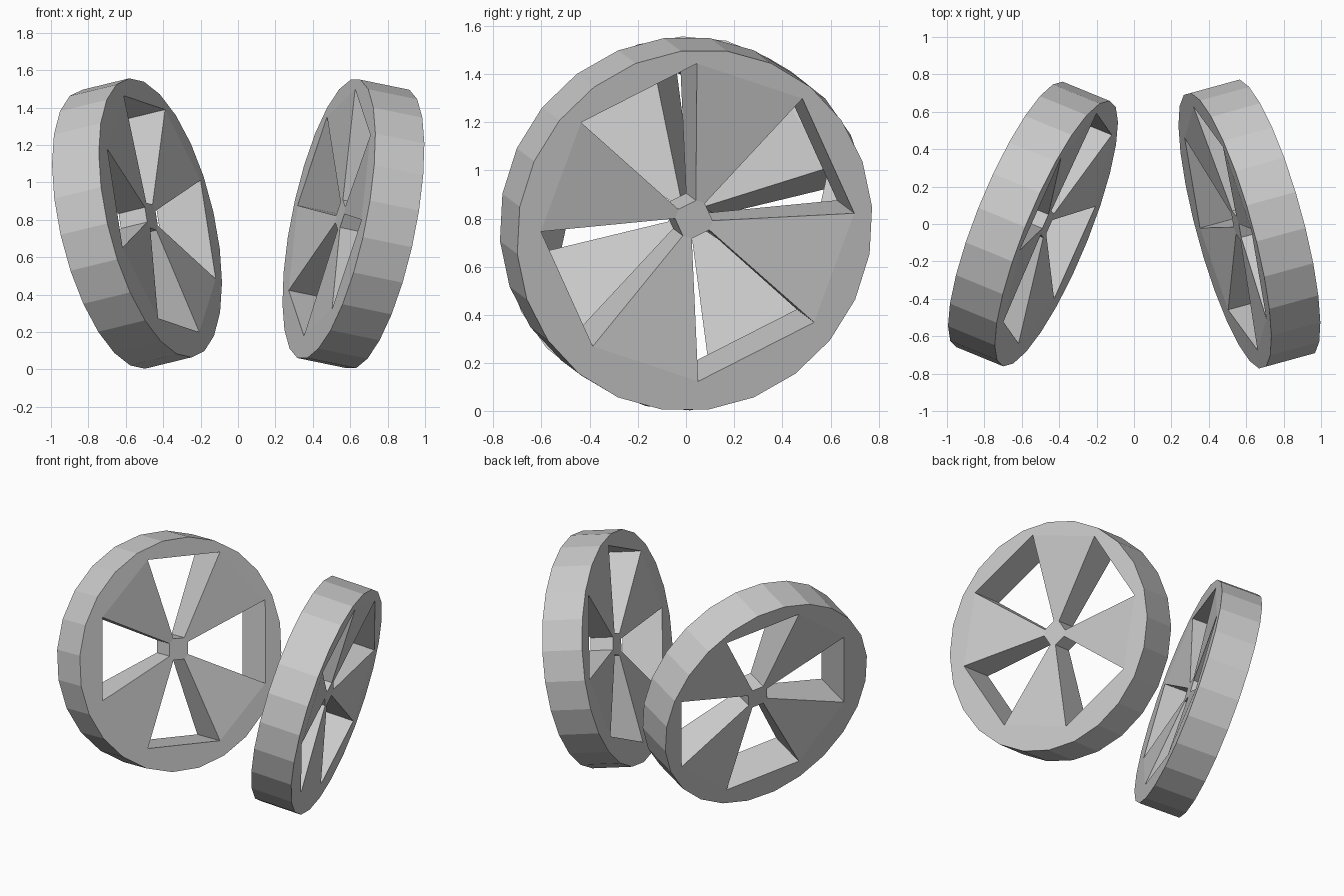
import bpy, bmesh, math
from mathutils import Vector, Matrix

if "Cube" in bpy.data.objects:
    bpy.data.objects.remove(bpy.data.objects["Cube"])

R, T, SIDES = 0.765, 0.277, 24     # rim radius, rim thickness, rim sides
HUB_T = 0.156                      # the spokes taper down to a thinner hub
OFFSET = Vector((0.025, 0.025))    # spokes sit slightly off the rim centre


def corners(dist, half):
    # two corners on each of the four opening directions, in order
    pts = []
    for k in range(4):
        rot = Matrix.Rotation(math.pi / 2 * k, 2)
        pts += [OFFSET + rot @ Vector((dist, s * half)) for s in (-1, 1)]
    return pts


def wheel(name, centre, axis, spin):
    bm = bmesh.new()
    rim2d = [(R * math.cos(a), R * math.sin(a)) for a in
             (math.radians(10.3 + 360 / SIDES * i) for i in range(SIDES))]
    sides = []
    for s in (-0.5, 0.5):
        def ring(pts, h):
            return [bm.verts.new((p[0], p[1], s * h)) for p in pts]
        rim = ring(rim2d, T)
        outer = ring(corners(0.616, 0.273), T)
        hub = ring(corners(0.07, 0.041), HUB_T)
        sides.append((rim, outer, hub))
        # flat rim band
        edges = [bm.edges.new((loop[i], loop[(i + 1) % len(loop)]))
                 for loop in (rim, outer) for i in range(len(loop))]
        bmesh.ops.triangle_fill(bm, edges=edges, use_beauty=True)
        # hub cap and sloping spokes
        bm.faces.new(hub)
        for k in range(4):
            a, b = 2 * k + 1, (2 * k + 2) % 8
            bm.faces.new((hub[a], outer[a], outer[b], hub[b]))

    (rim0, out0, hub0), (rim1, out1, hub1) = sides
    # tread
    for i in range(SIDES):
        j = (i + 1) % SIDES
        bm.faces.new((rim0[i], rim0[j], rim1[j], rim1[i]))
    # walls of the four openings
    for k in range(4):
        a, b = 2 * k, 2 * k + 1
        lo = (hub0[a], out0[a], out0[b], hub0[b])
        hi = (hub1[a], out1[a], out1[b], hub1[b])
        for i in range(4):
            j = (i + 1) % 4
            bm.faces.new((lo[i], lo[j], hi[j], hi[i]))
    # remove any fill inside the openings, then orient outward
    bmesh.ops.recalc_face_normals(bm, faces=bm.faces)
    # merge the flat band triangles
    bmesh.ops.dissolve_limit(bm, angle_limit=0.01, verts=bm.verts, edges=bm.edges)

    me = bpy.data.meshes.new(name)
    bm.to_mesh(me)
    bm.free()
    ob = bpy.data.objects.new(name, me)
    bpy.context.collection.objects.link(ob)

    # frame with local z along the axle and local x level, then spun
    n = Vector(axis).normalized()
    u = Vector((-n.y, n.x, 0)).normalized()
    m = Matrix((u, n.cross(u), n)).transposed().to_4x4()
    ob.matrix_world = (Matrix.Translation(centre) @ m
                       @ Matrix.Rotation(math.radians(spin), 4, 'Z'))


wheel("left_wheel", (-0.54, 0.0, 0.78), (0.902, -0.37, 0.22), -8)
wheel("right_wheel", (0.617, 0.0, 0.778), (0.946, 0.26, -0.195), 27.2)
